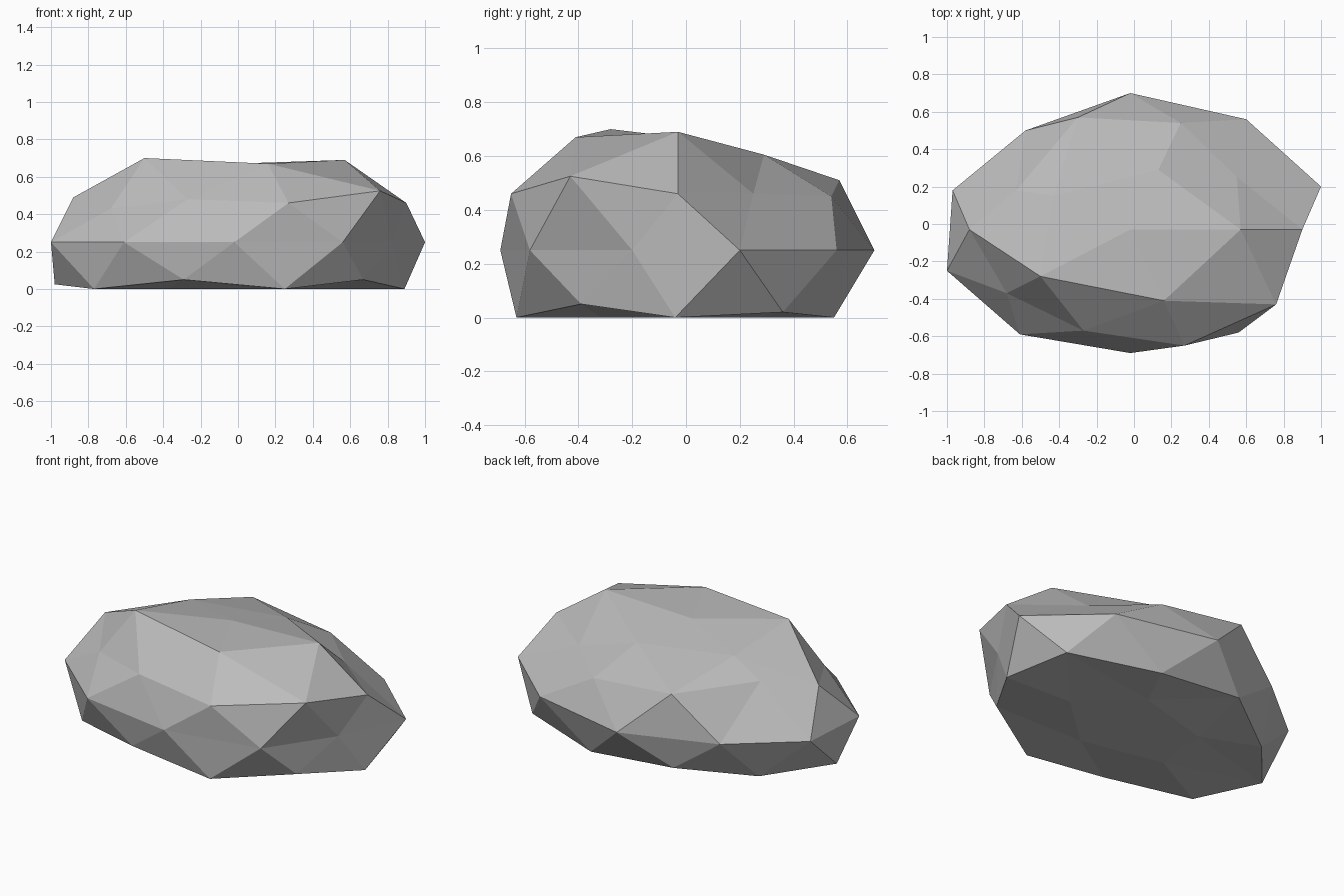
import bpy
import bmesh
from mathutils import Vector

# Remove the default object
default_cube = bpy.data.objects.get("Cube")
if default_cube:
    bpy.data.objects.remove(default_cube, do_unlink=True)


def make_material(name, colour):
    material = bpy.data.materials.new(name)
    material.use_nodes = True
    material.diffuse_color = colour
    shader = material.node_tree.nodes["Principled BSDF"]
    shader.inputs["Base Color"].default_value = colour
    shader.inputs["Roughness"].default_value = 0.9
    return material


# Layers of rock corners, in hundredths of a unit
foot_corners = [(89, -4, 0), (25, -63, 0), (-77, -41, 0), (-69, 28, 0), (26, 55, 0)]
foot_notches = [(67, -39, 5), (-29, -61, 5), (-98, -6, 2.5), (-30, 55, 5), (79, 36, 2)]
waist_outline = [(100, 20), (60, 56), (-2, 70), (-58, 50), (-97, 18),
                 (-100, -25), (-61, -59), (-2, -69), (56, -58), (82, -20)]
shoulder_corners = [(90, -3, 46), (76, -43, 52.5), (27, -65, 46), (-27, -57, 48),
                    (-68, -37, 43), (-88, -3, 49), (-63, 18, 53), (-30, 57, 51),
                    (25, 54, 45), (55, 25, 46)]
crown_corners = [(57, -3, 69), (16, -41, 67), (-50, -28, 70), (-43, 15, 62),
                 (13, 29, 60.5), (-2, -3, 67)]

# The flat underside repeats the foot corners at half size around a middle point
underside = [(x / 2, y / 2, 0) for x, y, z in foot_corners] + [(0, 0, 0)]
waist = [(x, y, 25) for x, y in waist_outline]

corners = [Vector(point) / 100 for point in
           underside + foot_corners + foot_notches + waist + shoulder_corners + crown_corners]


def direction_from_core(corner):
    """Direction of a corner from the rock's core, with the squash undone."""
    core = Vector((0, 0, 0.25))
    offset = corner - core
    return Vector((offset.x, offset.y * 1.43, offset.z * 2)).normalized()


# Skin the corners as a sphere, then push each one to its place so dents survive
bm = bmesh.new()
sphere_verts = [bm.verts.new(direction_from_core(corner)) for corner in corners]
bmesh.ops.convex_hull(bm, input=sphere_verts)
for vert, corner in zip(sphere_verts, corners):
    vert.co = corner
bmesh.ops.recalc_face_normals(bm, faces=bm.faces)
for face in bm.faces:
    face.smooth = False

# Turn the result into one flat-shaded boulder
rock_mesh = bpy.data.meshes.new("boulder")
bm.to_mesh(rock_mesh)
bm.free()
rock_mesh.materials.append(make_material("stone grey", (0.5, 0.5, 0.5, 1)))
boulder = bpy.data.objects.new("boulder", rock_mesh)
bpy.context.collection.objects.link(boulder)
